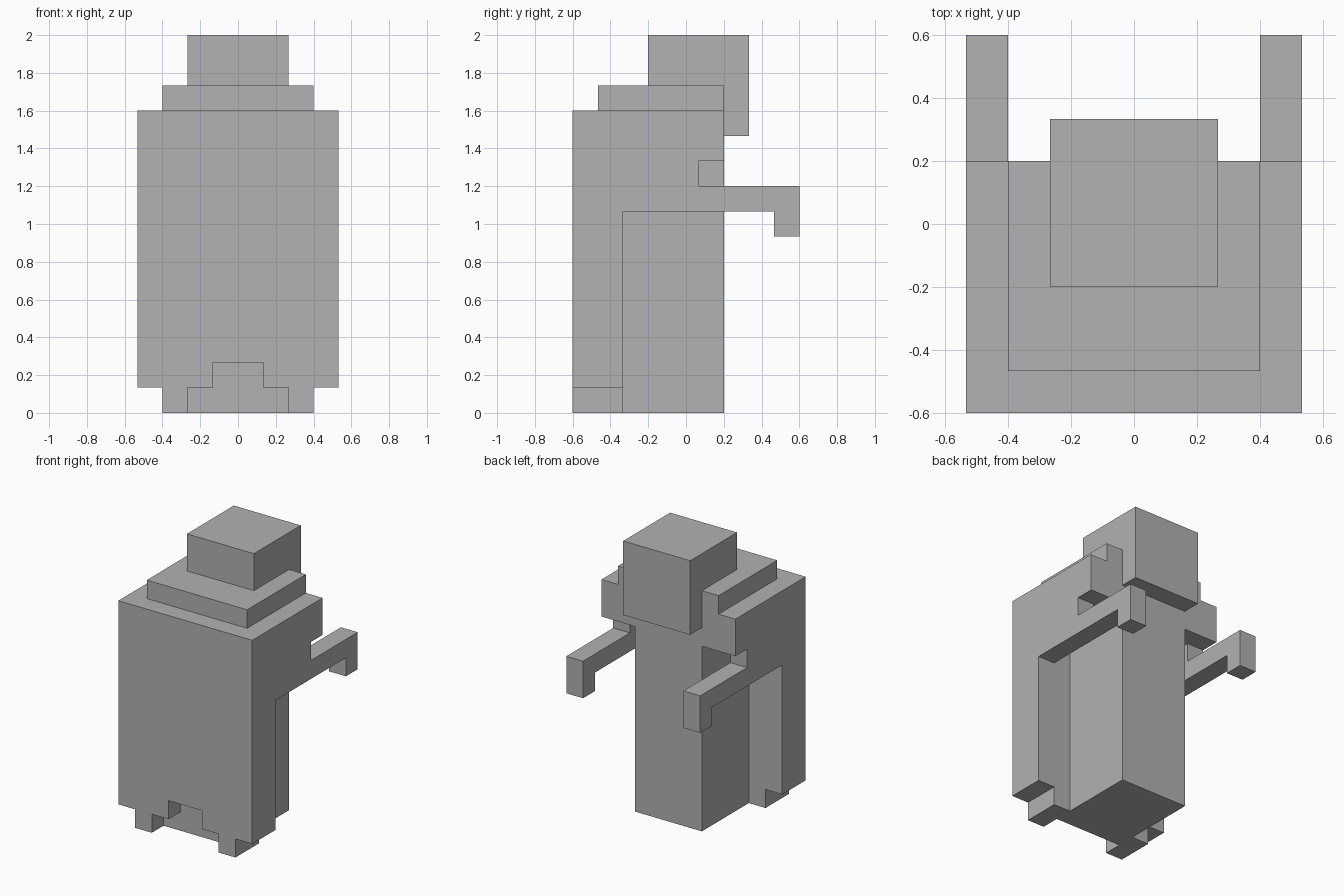
import bpy
import bmesh
from mathutils import Vector

U = 2 / 15                      # one block
SHIFT = Vector((0, -4.5, 0))    # centres the depth, which is counted from the front

if "Cube" in bpy.data.objects:
    bpy.data.objects.remove(bpy.data.objects["Cube"], do_unlink=True)

grey = bpy.data.materials.new("plain_grey")
grey.use_nodes = True
grey.diffuse_color = (0.445, 0.445, 0.445, 1)
grey.node_tree.nodes["Principled BSDF"].inputs["Base Color"].default_value = grey.diffuse_color


def extrude(name, profile, direction, mirror=False):
    """Sweep a closed flat profile, in block units, along a direction."""
    bm = bmesh.new()
    face = bm.faces.new([bm.verts.new((Vector(p) + SHIFT) * U) for p in profile])
    result = bmesh.ops.extrude_face_region(bm, geom=[face])
    moved = [v for v in result["geom"] if isinstance(v, bmesh.types.BMVert)]
    bmesh.ops.translate(bm, verts=moved, vec=Vector(direction) * U)
    bmesh.ops.recalc_face_normals(bm, faces=bm.faces)
    mesh = bpy.data.meshes.new(name)
    bm.to_mesh(mesh)
    bm.free()
    mesh.materials.append(grey)
    obj = bpy.data.objects.new(name, mesh)
    bpy.context.collection.objects.link(obj)
    if mirror:
        obj.modifiers.new("Mirror", 'MIRROR').use_mirror_merge = False
    return obj


def block(name, half_width, y, z):
    """Box centred on x, with depth and height ranges."""
    w = half_width
    corners = [(-w, y[0]), (w, y[0]), (w, y[1]), (-w, y[1])]
    return extrude(name, [(a, b, z[0]) for a, b in corners], (0, 0, z[1] - z[0]))


# Central column, shoulders, collar and head
block("body_core", 2, (1, 6), (0, 10))
block("shoulders", 4, (1, 6), (10, 12))
block("collar", 3, (1, 6), (12, 13))
block("head", 2, (3, 7), (11, 15))

# Front panel with a stepped lower hem
half_hem = [(1, 2), (1, 1), (2, 1), (2, 0), (3, 0), (3, 1), (4, 1), (4, 12)]
outline = half_hem + [(-x, z) for x, z in reversed(half_hem)]
extrude("front_panel", [(x, 0, z) for x, z in outline], (0, 1, 0))

# Thick side strips behind the front panel, ending in small feet
strip = [(2, 0), (3, 0), (3, 1), (4, 1), (4, 10), (2, 10)]
extrude("panel_sides", [(x, 1, z) for x, z in strip], (0, 1, 0), mirror=True)

# Arms with hands hanging at the ends
arm = [(2, 8), (8, 8), (8, 7), (9, 7), (9, 9), (5, 9), (5, 10), (2, 10)]
extrude("arms", [(3, y, z) for y, z in arm], (1, 0, 0), mirror=True)
